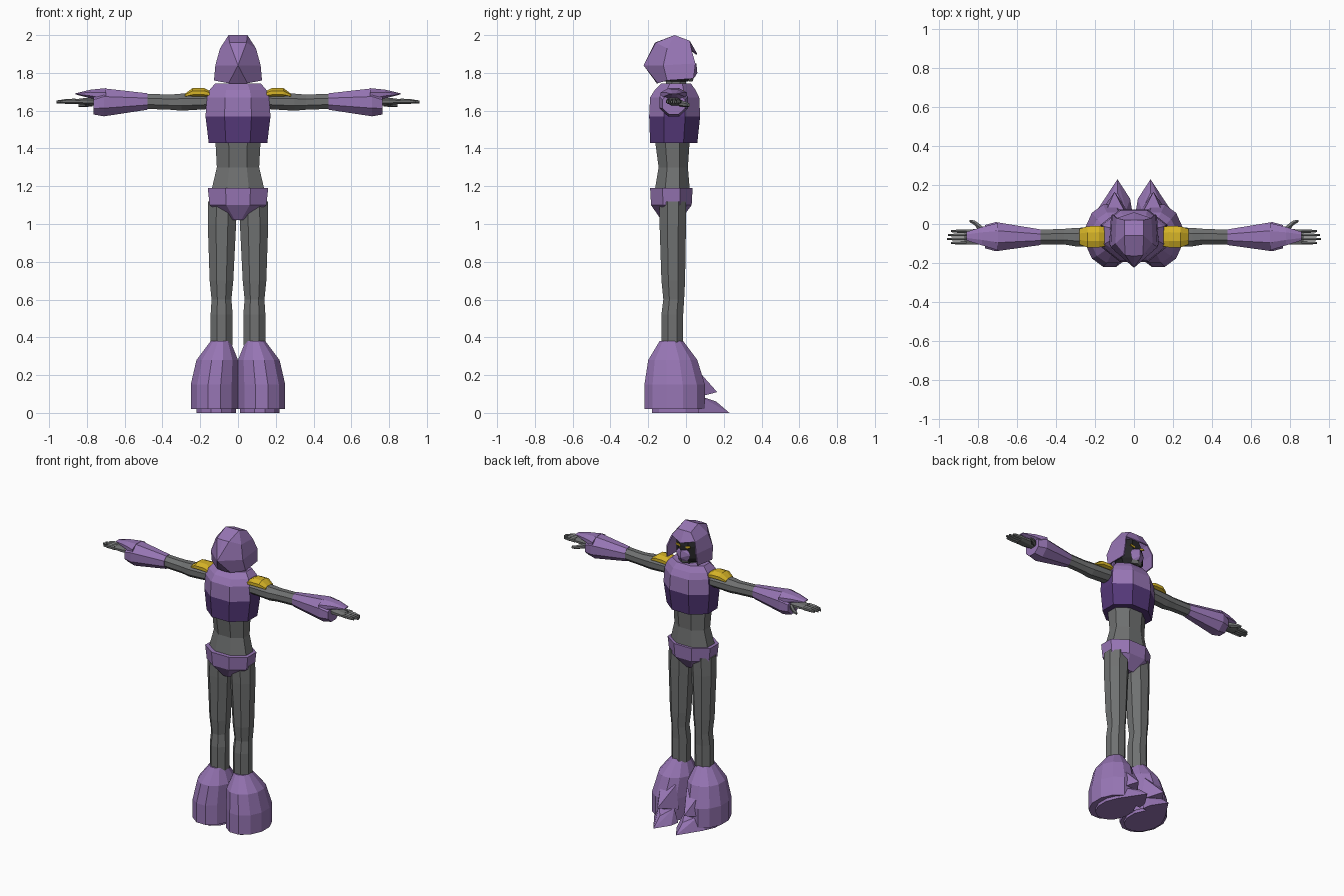
import bpy, bmesh, math
from mathutils import Vector

cube = bpy.data.objects.get("Cube")
if cube:
    bpy.data.objects.remove(cube, do_unlink=True)


def material(name, r, g, b):
    mat = bpy.data.materials.new(name)
    mat.diffuse_color = (r, g, b, 1)
    mat.use_nodes = True
    shader = next(n for n in mat.node_tree.nodes if n.type == "BSDF_PRINCIPLED")
    shader.inputs["Base Color"].default_value = (r, g, b, 1)
    return mat


purple = material("light purple", .31, .18, .46)
violet = material("dark violet", .09, .04, .19)
grey = material("suit grey", .16, .165, .165)
yellow = material("shoulder yellow", .68, .46, .02)
black = material("face charcoal", .02, .02, .022)


def finish(name, bm, mats, mirror=False, rule=None):
    """Turn a bmesh into a flat shaded object, mirrored across x on request."""
    bmesh.ops.recalc_face_normals(bm, faces=bm.faces)
    bm.normal_update()
    if rule:
        for face in bm.faces:
            face.material_index = rule(face.calc_center_median(), face.normal)
    mesh = bpy.data.meshes.new(name)
    bm.to_mesh(mesh)
    bm.free()
    for mat in mats:
        mesh.materials.append(mat)
    obj = bpy.data.objects.new(name, mesh)
    bpy.context.collection.objects.link(obj)
    if mirror:
        mod = obj.modifiers.new("mirror", "MIRROR")
        mod.merge_threshold = 0.0005
    return obj


def loft(name, rings, mats, axis="z", sides=8, mirror=False, rule=None):
    """Skin rings given as (position, low u, high u, low v, high v)."""
    bm = bmesh.new()
    loops = []
    grow = 1 / math.cos(math.pi / sides)
    for pos, u0, u1, v0, v1 in rings:
        loop = []
        for i in range(sides):
            a = math.tau * (i + .5) / sides
            u = (u0 + u1) / 2 + math.cos(a) * grow * (u1 - u0) / 2
            v = (v0 + v1) / 2 + math.sin(a) * grow * (v1 - v0) / 2
            loop.append(bm.verts.new((u, v, pos) if axis == "z" else (pos, u, v)))
        loops.append(loop)
    for low, high in zip(loops, loops[1:]):
        for i in range(sides):
            j = (i + 1) % sides
            bm.faces.new((low[i], low[j], high[j], high[i]))
    bm.faces.new(loops[0])
    bm.faces.new(loops[-1])
    return finish(name, bm, mats, mirror, rule)


def hull(name, points, mat, mirror=False):
    bm = bmesh.new()
    for p in points:
        bm.verts.new(p)
    bmesh.ops.convex_hull(bm, input=bm.verts)
    return finish(name, bm, [mat], mirror)


# Legs, flared boots and soles
loft("leg", [(.36, .03, .145, -.13, -.015), (.52, .028, .145, -.13, -.015),
             (.6, .035, .14, -.12, -.01), (.7, .025, .15, -.13, -.005),
             (1.0, .01, .16, -.14, 0), (1.12, .005, .158, -.14, 0)],
     [grey], mirror=True)
loft("boot", [(.02, 0, .25, -.22, .1), (.15, 0, .25, -.22, .1),
              (.28, 0, .22, -.2, .06), (.38, .04, .145, -.14, -.015)],
     [purple], sides=12, mirror=True)
loft("sole", [(0, .01, .22, -.18, .1), (.02, .01, .22, -.18, .1)],
     [purple], sides=12, mirror=True)

# Toe claws and the pointed flap above them
hull("toe_claw", [(.01, .07, 0), (.19, .07, 0), (.04, .07, .09), (.15, .07, .09),
                  (.02, .13, 0), (.15, .13, 0), (.085, .16, .06), (.085, .23, 0)],
     purple, True)
hull("toe_flap", [(.02, .05, .08), (.18, .05, .08), (.04, .05, .24),
                  (.15, .05, .24), (.1, .12, .15), (.1, .165, .11)], purple, True)

# Pelvis, waist, chest and neck
loft("pelvis", [(1.02, -.04, .04, -.13, -.03), (1.1, -.15, .15, -.185, .03),
                (1.19, -.16, .16, -.19, .035)], [purple])
loft("waist", [(1.18, -.14, .14, -.165, .02), (1.3, -.112, .112, -.145, .01),
               (1.45, -.12, .12, -.165, .02)], [grey])


def chest_colour(center, normal):
    if center.z < 1.57:
        return 1
    return 0 if center.z > 1.66 or abs(normal.y) > .6 else 1


loft("chest", [(1.43, -.155, .155, -.19, .06), (1.57, -.172, .172, -.195, .075),
               (1.67, -.165, .165, -.19, .07), (1.71, -.15, .15, -.165, .05),
               (1.745, -.12, .12, -.13, .025)], [purple, violet], rule=chest_colour)
loft("neck", [(1.72, -.05, .05, -.11, .0), (1.8, -.045, .045, -.1, 0)], [grey])

# Arms, shoulder pads and gauntlets
loft("arm", [(.13, -.115, -.015, 1.61, 1.69), (.3, -.115, -.02, 1.6, 1.69),
             (.36, -.105, -.025, 1.605, 1.685), (.5, -.105, -.03, 1.61, 1.69)],
     [grey], "x", mirror=True)
loft("shoulder_pad", [(.15, -.115, -.015, 1.67, 1.705), (.18, -.12, -.01, 1.67, 1.72),
                      (.24, -.12, -.012, 1.67, 1.72), (.28, -.105, -.025, 1.67, 1.69)],
     [yellow], "x", mirror=True)
loft("gauntlet", [(.48, -.108, -.028, 1.605, 1.692), (.71, -.14, .01, 1.57, 1.718),
                  (.765, -.125, -.005, 1.58, 1.69)], [purple], "x", mirror=True)
loft("gauntlet_fin", [(.7, -.135, .005, 1.64, 1.719), (.78, -.11, -.015, 1.665, 1.711),
                      (.86, -.085, -.04, 1.686, 1.692)], [purple], "x", mirror=True)

# Hands with four fingers and a curled thumb
loft("palm", [(.75, -.09, -.03, 1.625, 1.67), (.8, -.105, -.025, 1.63, 1.668),
              (.87, -.105, -.03, 1.637, 1.66)], [grey], "x", mirror=True)
for i, tip in enumerate((.94, .96, .955, .94)):
    y = -.105 + i * .02
    loft("finger", [(.86, y, y + .017, 1.638, 1.662), (.91, y, y + .016, 1.638, 1.66),
                    (tip, y + .003, y + .013, 1.64, 1.653)],
         [grey], "x", sides=6, mirror=True)
loft("thumb", [(.77, -.045, -.02, 1.625, 1.655), (.8, -.03, .005, 1.622, 1.648),
               (.82, -.005, .018, 1.62, 1.643), (.845, .01, .022, 1.622, 1.638)],
     [grey], "x", sides=6, mirror=True)

# Faceted hood, open at the face
spots = dict(
    crown=(.05, -.06, 2), crown_mid=(0, -.06, 2),
    brow=(.05, .02, 1.97), brow_mid=(0, .02, 1.97), peak=(0, .06, 1.9),
    back=(.045, -.16, 1.96), back_mid=(0, -.165, 1.96), tip=(0, -.225, 1.84),
    temple=(.095, -.1, 1.93), front_temple=(.09, .03, 1.92),
    side=(.12, -.12, 1.84), cheek=(.112, .05, 1.85),
    hem=(.127, -.1, 1.76), front_hem=(.118, .04, 1.77),
    nape=(.05, -.15, 1.745), nape_mid=(0, -.155, 1.745))
panels = ["crown_mid crown brow brow_mid", "back_mid back crown crown_mid",
          "back_mid tip back", "back temple crown", "crown temple front_temple brow",
          "back tip side temple", "tip nape_mid nape", "tip nape hem side",
          "temple side cheek front_temple", "side hem front_hem cheek",
          "brow_mid brow front_temple peak"]
bm = bmesh.new()
corners = {key: bm.verts.new(Vector(p)) for key, p in spots.items()}
for panel in panels:
    bm.faces.new([corners[key] for key in panel.split()])
hood = finish("hood", bm, [purple], True)
shell = hood.modifiers.new("thickness", "SOLIDIFY")
shell.thickness = .008
shell.offset = -1

# Shadowed face with mask, chin and eyes
loft("face", [(1.755, -.06, .06, -.12, .01), (1.79, -.085, .085, -.13, .03),
              (1.87, -.085, .085, -.13, .03), (1.93, -.06, .06, -.1, .015)], [black])
hull("mask", [(0, .055, 1.85), (0, .06, 1.8), (.03, .03, 1.85), (.055, .03, 1.82),
              (.035, .03, 1.775), (0, .045, 1.775), (0, .02, 1.8)], purple, True)
hull("chin", [(0, .035, 1.755), (.04, .015, 1.755), (0, .042, 1.775),
              (.04, .03, 1.775), (0, 0, 1.76)], grey, True)
hull("eye", [(x, y, z) for x, z in ((.02, 1.86), (.055, 1.868), (.05, 1.88), (.022, 1.872))
             for y in (.028, .034)], yellow, True)
